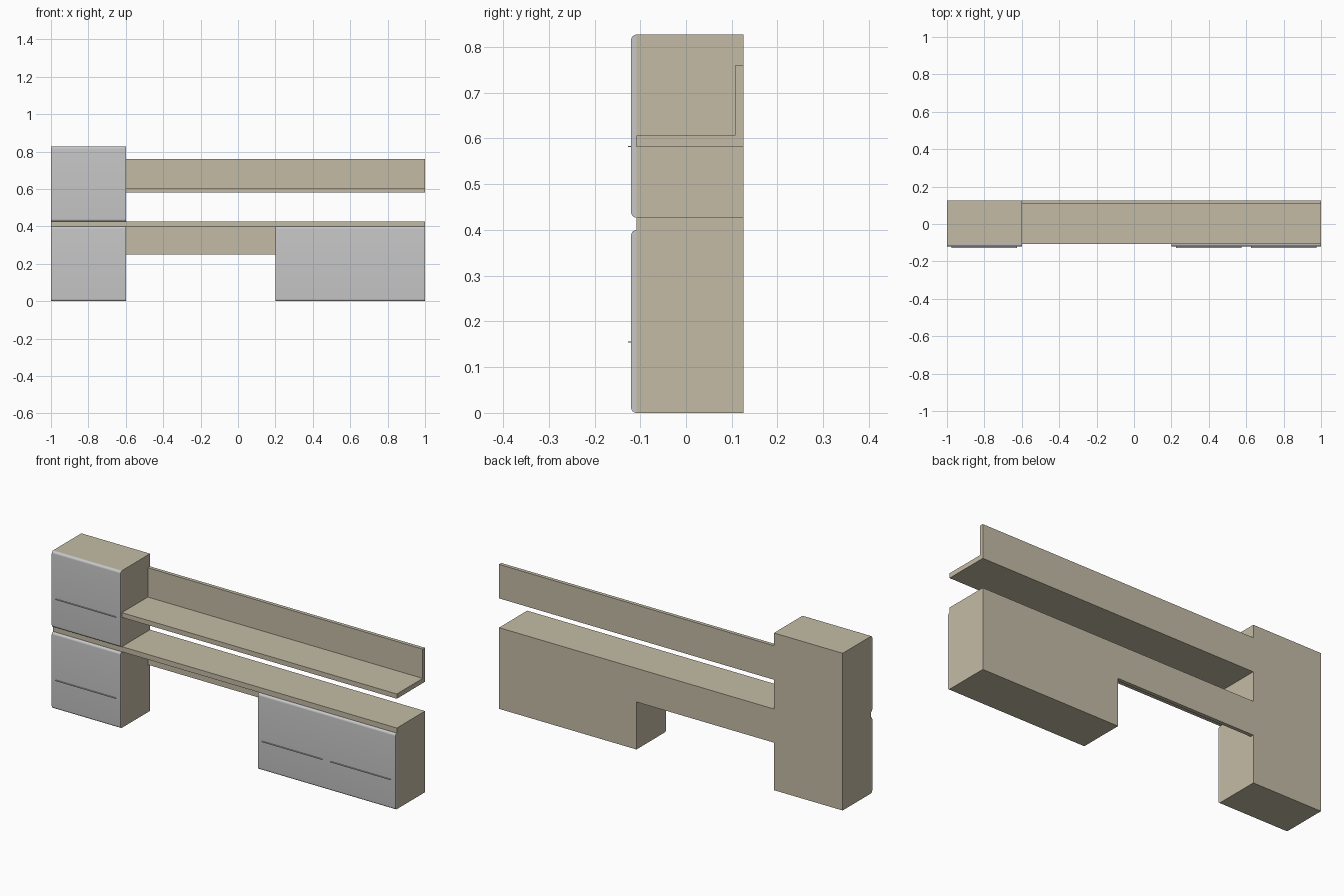
import bpy, bmesh, math

if "Cube" in bpy.data.objects:
    bpy.data.objects.remove(bpy.data.objects["Cube"])


def material(name, rgb):
    m = bpy.data.materials.new(name)
    m.diffuse_color = (*rgb, 1)
    m.use_nodes = True
    m.node_tree.nodes["Principled BSDF"].inputs["Base Color"].default_value = m.diffuse_color
    return m


wood = material("beige_wood", (0.55, 0.50, 0.38))
grey = material("grey_lacquer", (0.57, 0.57, 0.57))

FRONT, BACK = -0.108, 0.126      # carcass depth
DOOR_FRONT = -0.120              # outer face of the doors
PANEL = 0.107                    # inner face of the thin back panels


def finish(name, bm, mat):
    bmesh.ops.recalc_face_normals(bm, faces=bm.faces)
    me = bpy.data.meshes.new(name)
    bm.to_mesh(me)
    bm.free()
    me.materials.append(mat)
    ob = bpy.data.objects.new(name, me)
    bpy.context.collection.objects.link(ob)
    return ob


def box(name, x0, x1, y0, y1, z0, z1, mat):
    bm = bmesh.new()
    bmesh.ops.create_cube(bm, size=1)
    for v in bm.verts:
        v.co.x = x1 if v.co.x > 0 else x0
        v.co.y = y1 if v.co.y > 0 else y0
        v.co.z = z1 if v.co.z > 0 else z0
    return finish(name, bm, mat)


def door(name, x0, x1, z0, z1):
    # slab whose top and bottom front edges are quarter rounds
    r = FRONT - DOOR_FRONT
    prof = [(FRONT - r * math.sin(a), z1 - r + r * math.cos(a))
            for a in (i * math.pi / 16 for i in range(9))]
    prof += [(y, z0 + z1 - z) for y, z in reversed(prof)]
    bm = bmesh.new()
    face = bm.faces.new([bm.verts.new((x0, y, z)) for y, z in prof])
    ext = bmesh.ops.extrude_face_region(bm, geom=[face], use_keep_orig=True)
    for v in ext["geom"]:
        if isinstance(v, bmesh.types.BMVert):
            v.co.x = x1
    ob = finish(name, bm, grey)
    bpy.context.view_layer.objects.active = ob
    ob.select_set(True)
    bpy.ops.object.shade_smooth_by_angle(angle=math.radians(30))
    ob.select_set(False)


def handle(name, x0, x1, z):
    box(name, x0, x1, -0.127, DOOR_FRONT + 0.002, z - 0.001, z + 0.001, grey)


# cabinets with their doors
for name, x0, x1, z0, z1 in (("lower_left", -1, -0.6, 0, 0.4),
                             ("upper_left", -1, -0.6, 0.427, 0.827),
                             ("lower_right", 0.2, 1, 0, 0.4)):
    box(name + "_cabinet", x0, x1, FRONT, BACK, z0, z1, wood)
    door(name + "_door", x0, x1, z0, z1)

# thin strip handles
handle("lower_left_handle", -0.975, -0.625, 0.155)
handle("upper_left_handle", -0.975, -0.625, 0.582)
handle("lower_right_handle_a", 0.225, 0.575, 0.155)
handle("lower_right_handle_b", 0.625, 0.975, 0.155)

# long worktop and the back panel joining the lower cabinets
box("worktop", -1, 1, FRONT, BACK, 0.4, 0.427, wood)
box("lower_back_panel", -0.6, 0.2, PANEL, BACK, 0.25, 0.4, wood)

# wall shelf: L-shaped in section
box("shelf_board", -0.6, 1, FRONT, BACK, 0.581, 0.606, wood)
box("shelf_back", -0.6, 1, PANEL, BACK, 0.606, 0.76, wood)
